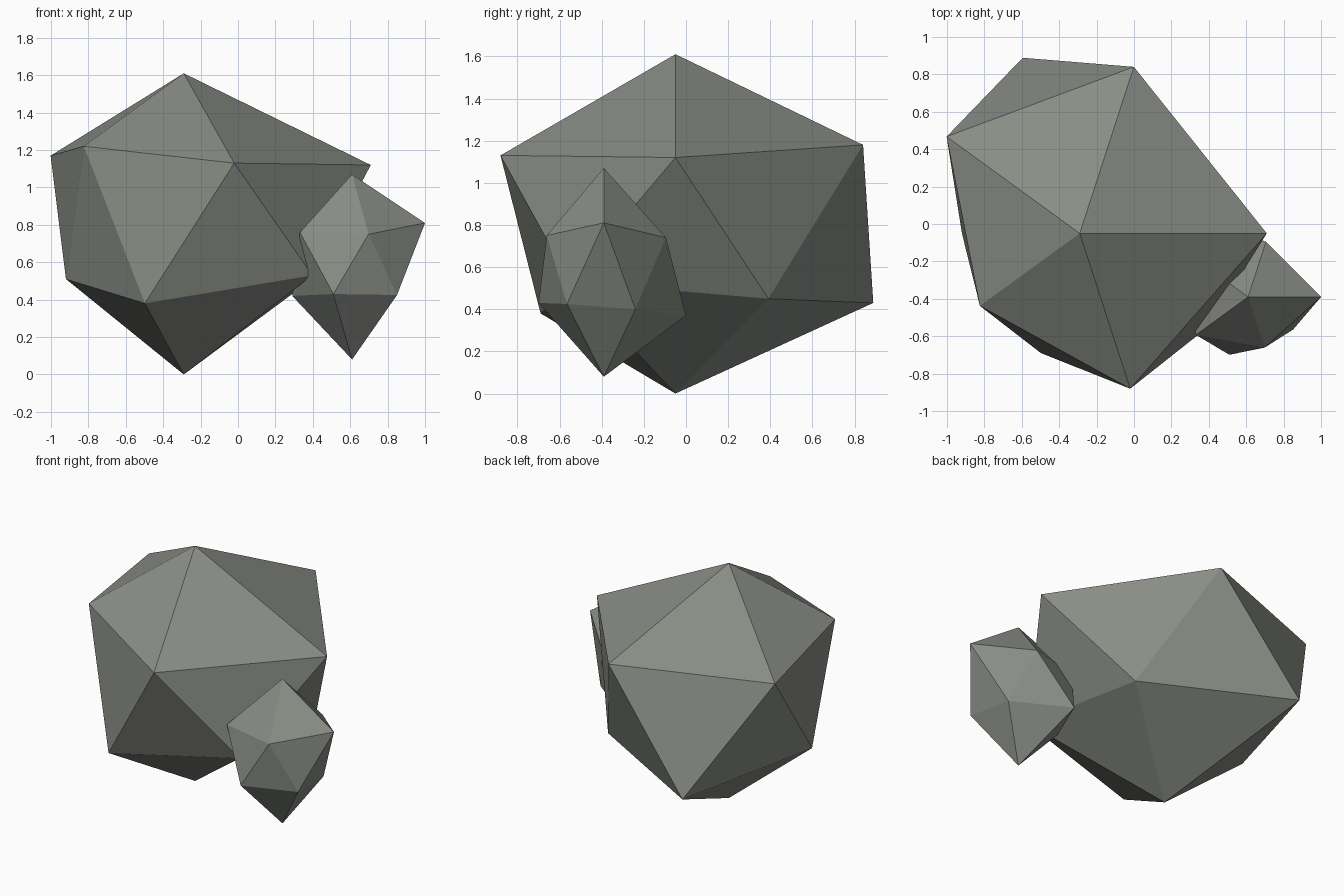
import bpy
from math import cos, sin, radians

cube = bpy.data.objects.get("Cube")
if cube:
    bpy.data.objects.remove(cube, do_unlink=True)

# One flat stone colour
stone = bpy.data.materials.new("grey_green_stone")
stone.use_nodes = True
colour = (0.25, 0.265, 0.235, 1)
stone.diffuse_color = colour
bsdf = stone.node_tree.nodes["Principled BSDF"]
bsdf.inputs["Base Color"].default_value = colour
bsdf.inputs["Roughness"].default_value = 0.9


def make_rock(name, centre, bottom, top, upper, lower):
    """Uneven icosahedron: two poles and two staggered rings of (radius, height)."""
    cx, cy = centre

    def ring(points, start):
        return [(cx + r * cos(radians(start + 72 * i)),
                 cy + r * sin(radians(start + 72 * i)), z)
                for i, (r, z) in enumerate(points)]

    verts = ring(upper, 0) + ring(lower, 36) + [(cx, cy, top), (cx, cy, bottom)]
    faces = []
    for i in range(5):
        j = (i + 1) % 5
        faces += [(i, j, 10), (i, i + 5, j), (j, i + 5, j + 5), (j + 5, i + 5, 11)]
    mesh = bpy.data.meshes.new(name)
    mesh.from_pydata(verts, [], faces)
    mesh.materials.append(stone)
    mesh.update()
    rock = bpy.data.objects.new(name, mesh)
    bpy.context.collection.objects.link(rock)
    return rock


# Main boulder
make_rock("large_rock", (-0.29, -0.05), 0, 1.61,
          upper=[(1.0, 1.12), (0.936, 1.18), (0.88, 1.17), (0.66, 1.22), (0.873, 1.13)],
          lower=[(0.75, 0.45), (0.987, 0.43), (0.63, 0.51), (0.673, 0.38), (0.85, 0.53)])

# Small stone lodged against its front left side
make_rock("small_rock", (0.61, -0.39), 0.08, 1.07,
          upper=[(0.39, 0.81), (0.31, 0.74), (0.33, 0.75), (0.345, 0.76), (0.285, 0.75)],
          lower=[(0.255, 0.40), (0.41, 0.37), (0.32, 0.42), (0.325, 0.43), (0.297, 0.425)])
